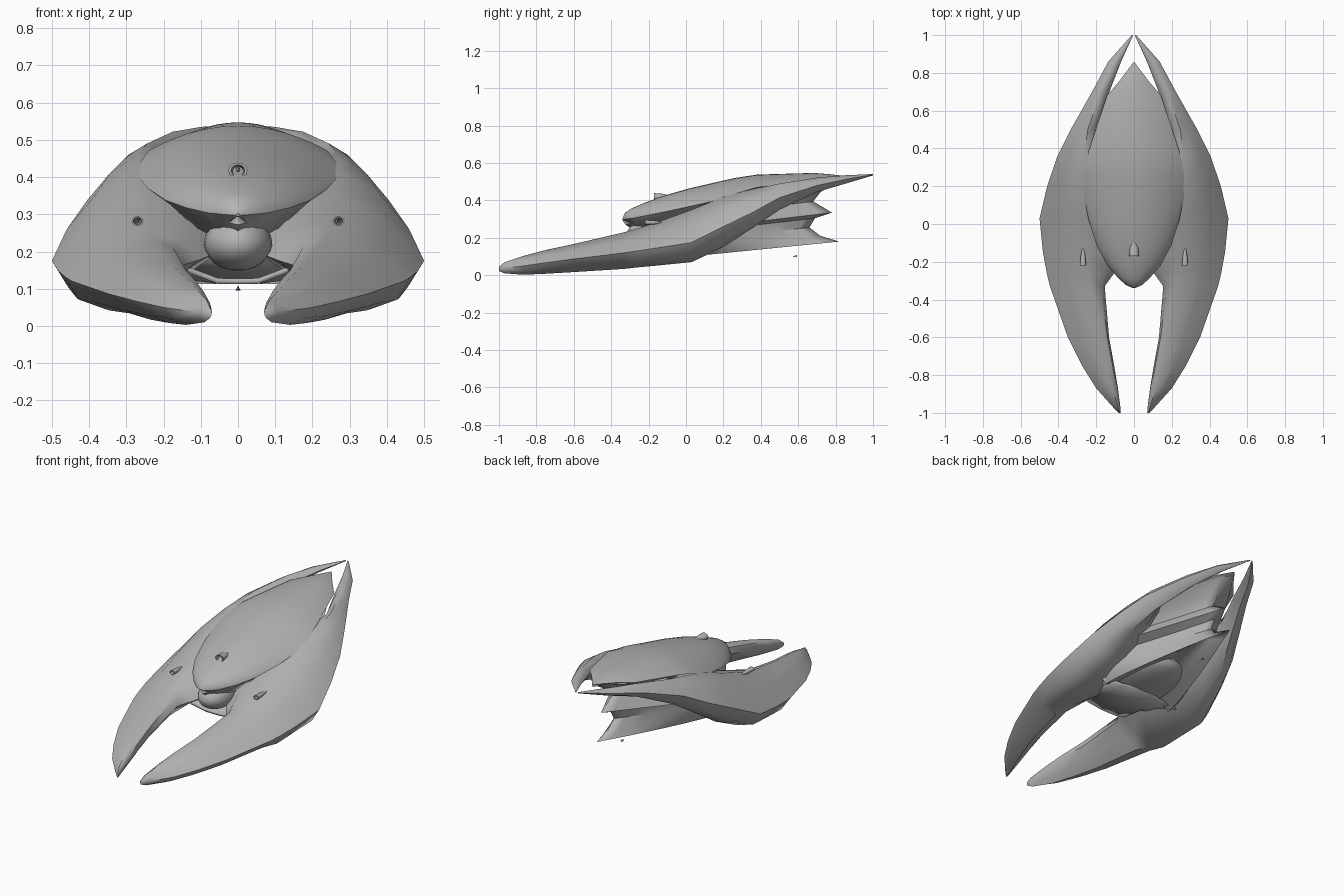
import bpy, bmesh, math
from mathutils import Vector

if "Cube" in bpy.data.objects:
    bpy.data.objects.remove(bpy.data.objects["Cube"])

hull_grey = bpy.data.materials.new("hull_grey")
hull_grey.diffuse_color = (0.45, 0.45, 0.45, 1)
hull_grey.use_nodes = True
hull_grey.node_tree.nodes["Principled BSDF"].inputs["Base Color"].default_value = hull_grey.diffuse_color


def finish(name, bm, mirror=True, angle=40):
    bmesh.ops.remove_doubles(bm, verts=bm.verts, dist=0.0005)
    bmesh.ops.recalc_face_normals(bm, faces=bm.faces)
    me = bpy.data.meshes.new(name)
    bm.to_mesh(me)
    bm.free()
    me.materials.append(hull_grey)
    ob = bpy.data.objects.new(name, me)
    bpy.context.collection.objects.link(ob)
    if mirror:
        ob.modifiers.new("mirror", "MIRROR").merge_threshold = 0.002
    bpy.context.view_layer.objects.active = ob
    ob.select_set(True)
    bpy.ops.object.shade_smooth_by_angle(angle=math.radians(angle))
    ob.select_set(False)
    return ob


def loft(name, rings, closed=False, caps=False, **kw):
    bm = bmesh.new()
    vs = [[bm.verts.new(p) for p in r] for r in rings]
    n = len(vs[0])
    for a, b in zip(vs, vs[1:]):
        for i in range(n if closed else n - 1):
            j = (i + 1) % n
            bm.faces.new((a[i], a[j], b[j], b[i]))
    if caps:
        bm.faces.new(vs[0])
        bm.faces.new(vs[-1])
    return finish(name, bm, **kw)


# Crescent side hulls: y, inner x, ridge x and z, outer x and z, bottom z
stations = [
    (-1.0, .070, .074, .045, .080, .032, .022),
    (-.97, .072, .085, .070, .110, .037, .010),
    (-.87, .085, .115, .103, .200, .050, .003),
    (-.75, .105, .145, .135, .275, .067, .008),
    (-.60, .132, .180, .167, .350, .087, .017),
    (-.33, .155, .230, .230, .445, .120, .034),
    (-.26, .105, .243, .250, .462, .130, .042),
    (-.15, .040, .255, .285, .482, .147, .052),
    (.03, .030, .262, .350, .500, .175, .070),
    (.20, .050, .268, .420, .460, .260, .150),
    (.36, .150, .265, .462, .405, .338, .255),
    (.50, .205, .245, .490, .335, .415, .350),
    (.70, .130, .175, .522, .222, .480, .445),
    (.86, .068, .098, .535, .136, .514, .492),
    (1.0, .004, .008, .541, .012, .538, .534)]
rings = []
for y, xi, xr, zr, xo, zo, zb in stations:
    zi = zb + .65 * (zr - zb)
    xb = xi + (xo - xi) * (.68 if -.3 < y < .38 else .47)
    corner = [Vector((xi, y, zi)), Vector((xr, y, zr)),
              Vector((xo, y, zo)), Vector((xb, y, zb))]
    mid = sum(corner, Vector()) / 4
    ring = []
    for i in range(4):
        m = (corner[i] + corner[(i + 1) % 4]) / 2
        ring += [corner[i], m + (m - mid) * .22]
    rings.append(ring)
loft("side_hull", rings, closed=True, caps=True, angle=50)

# Central dome with an overhanging front lip: y, half width, lip z, top z
dome = [(-.34, .004, .297, .303), (-.325, .04, .300, .335), (-.29, .08, .304, .358),
        (-.22, .14, .318, .388), (-.12, .195, .338, .425), (.02, .24, .368, .465),
        (.15, .266, .398, .495), (.26, .265, .436, .520), (.38, .242, .470, .538),
        (.68, .143, .510, .547), (.76, .075, .522, .541), (.86, 0, .530, .530)]
rings = []
for y, w, e, t in dome:
    # blunt round nose that turns into a soft arch further back
    power = .5 + .5 * min(1, max(0, (y + .34) / .5))
    arc = [(w * s, y, e + (t - e) * (1 - s * s) ** power)
           for s in (math.sin(i * math.pi / 16) for i in range(9))]
    front = y < .3
    d = min(.085, w * .7) if front else .015
    arc += [(w * .62, y + .03 * front, e - d * .8), (0, y, e - d)]
    rings.append(arc)
loft("dome", rings)

# Tail: long ridges and valleys that meet on the centre line in three spikes,
# (start point, end y and z, bulge)
ridges = [((.28, .25, .42), .85, .525, 1.5),    # under the dome edge
          ((.28, .20, .38), .72, .445, 1.0),    # upper bay
          ((.28, .15, .33), .68, .395, .9),
          ((.32, .15, .26), .78, .335, 1.0),    # middle spike
          ((.28, .12, .24), .69, .305, .9),     # lower bay
          ((.28, .10, .20), .66, .255, 1.0),
          ((.27, .06, .15), .72, .21, 1.15),
          ((.23, .02, .10), .82, .18, 1.25),    # keel strut
          ((.15, .02, .14), .70, .21, 1.0),     # hollow belly
          ((0, .02, .17), .62, .25, 1.0)]
rings = []
for k in range(11):
    t = k / 10
    rings.append([(x * (1 - t ** p), y + (ye - y) * t, z + (ze - z) * t)
                  for (x, y, z), ye, ze, p in ridges])
loft("tail_wedge", rings, angle=30)

# Scoop under the nose, open at the front
rings = []
for y, w, z in ((-.25, .165, .205), (-.1, .24, .15), (.05, .26, .12)):
    rings.append([(w, y, z), (.13, y + .01, .12 + (z - .12) * .35),
                  (.055, y + .03, .121), (0, y + .03, .120)])
scoop = loft("chin_scoop", rings)
solid = scoop.modifiers.new("thickness", "SOLIDIFY")
solid.thickness = .015
solid.offset = 0


def ball(name, centre, size):
    bm = bmesh.new()
    bmesh.ops.create_uvsphere(bm, u_segments=20, v_segments=12, radius=1)
    for v in bm.verts:
        v.co = [c + p * s for c, p, s in zip(centre, v.co, size)]
    finish(name, bm, False)


ball("cockpit_ball", (0, -.19, .222), (.092, .125, .074))
ball("belly_bowl", (0, .07, .19), (.20, .28, .072))


def cone(name, centre, r, depth, mirror=False):
    # three-sided point facing the front
    bm = bmesh.new()
    bmesh.ops.create_cone(bm, segments=3, radius1=r, radius2=0, depth=depth, cap_ends=True)
    for v in bm.verts:
        x, y, z = v.co
        v.co = (centre[0] + x, centre[1] - z, centre[2] + y)
    finish(name, bm, mirror, 20)


def socket(name, centre, r, length, mirror):
    # hollow ring fairing back into the hull, with a small pointed emitter inside
    cx, cy, cz = centre
    rings = []
    for s, y in ((.3, length), (.85, length * .5), (1, 0), (.72, 0), (.5, length * .5)):
        rings.append([(cx + r * s * math.cos(a), cy + y, cz + r * s * .8 * math.sin(a))
                      for a in (i * math.pi / 6 for i in range(12))])
    loft(name, rings, closed=True, mirror=mirror)
    cone(name + "_emitter", (cx, cy + length * .3, cz), r * .45, r, mirror)


socket("dome_socket", (0, -.17, .418), .026, .09, False)
socket("side_socket", (.27, -.22, .282), .016, .09, True)

# Small loose fin beneath the tail
cone("tail_fin", (0, .58, .1), .008, .025)
